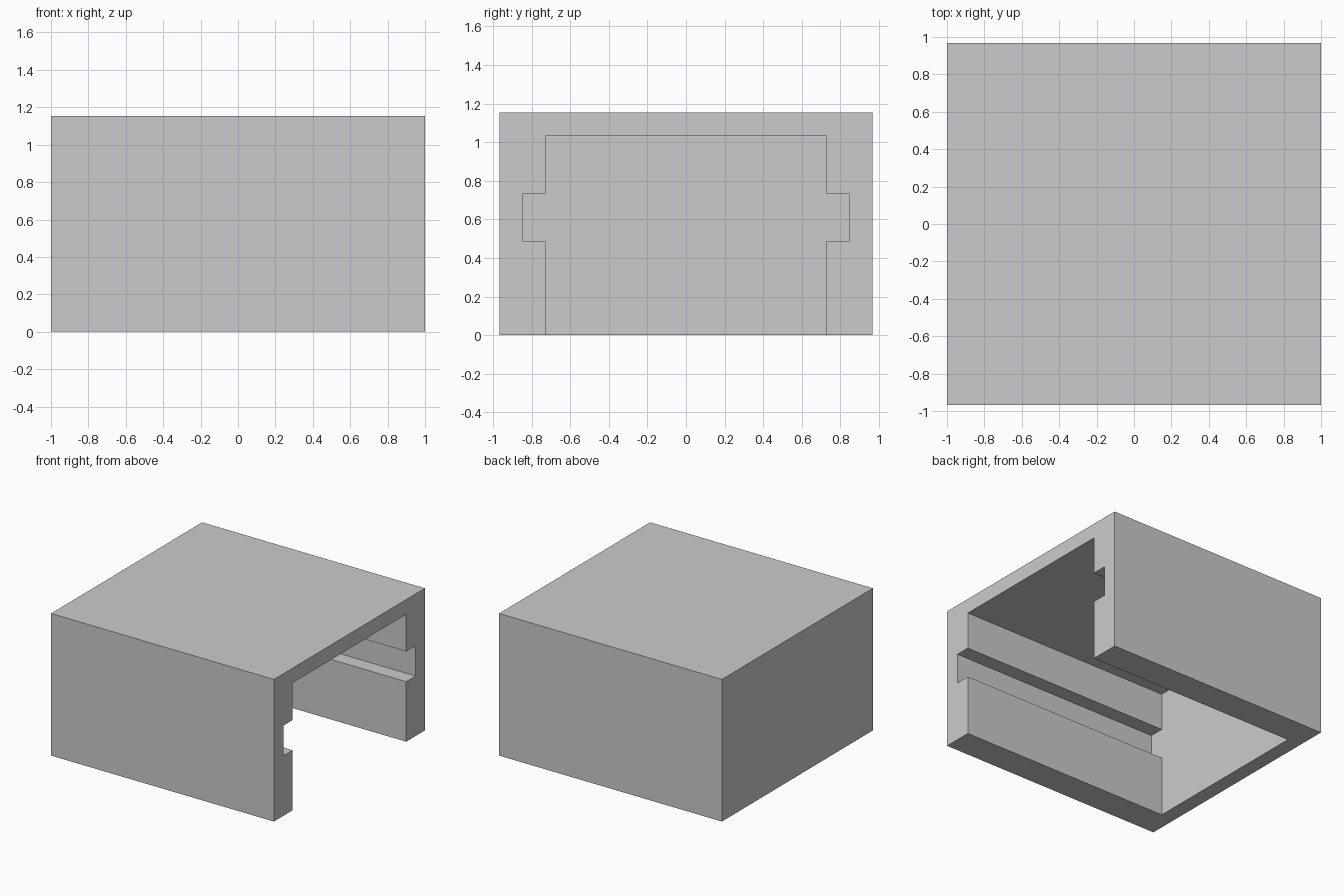
import bpy
import bmesh

default = bpy.data.objects.get("Cube")
if default:
    bpy.data.objects.remove(default, do_unlink=True)

WALL = 0.12                                # end wall and roof thickness
HALF_X, HALF_Y, HEIGHT = 1.0, 0.968, 1.153
CAVITY_Y, SLOT_Y = 0.728, 0.848            # half widths of cavity and side slots
SLOT_LOW, SLOT_HIGH = 0.487, 0.732
OVERCUT = 0.2                              # cutter reach past the open sides

grey = bpy.data.materials.new("plain grey")
grey.use_nodes = True
COLOUR = (0.6, 0.6, 0.6, 1)
grey.diffuse_color = COLOUR
grey.node_tree.nodes["Principled BSDF"].inputs["Base Color"].default_value = COLOUR


def extrude_profile(name, profile, x_start, x_end):
    """Extrude a closed (y, z) profile along x."""
    bm = bmesh.new()
    face = bm.faces.new([bm.verts.new((x_start, y, z)) for y, z in profile])
    result = bmesh.ops.extrude_face_region(bm, geom=[face])
    moved = [v for v in result["geom"] if isinstance(v, bmesh.types.BMVert)]
    bmesh.ops.translate(bm, verts=moved, vec=(x_end - x_start, 0, 0))
    bmesh.ops.recalc_face_normals(bm, faces=bm.faces)
    mesh = bpy.data.meshes.new(name)
    bm.to_mesh(mesh)
    bm.free()
    mesh.materials.append(grey)
    obj = bpy.data.objects.new(name, mesh)
    bpy.context.collection.objects.link(obj)
    return obj


def mirrored(half):
    """Complete a half profile across y = 0."""
    return half + [(-y, z) for y, z in reversed(half)]


# Outer block
housing = extrude_profile(
    "slotted_housing", mirrored([(HALF_Y, 0), (HALF_Y, HEIGHT)]), -HALF_X, HALF_X)

# Cavity with a slot along each side, open at the bottom and at the +x end
cavity = extrude_profile(
    "cavity_cutter",
    mirrored([(CAVITY_Y, -OVERCUT), (CAVITY_Y, SLOT_LOW), (SLOT_Y, SLOT_LOW),
              (SLOT_Y, SLOT_HIGH), (CAVITY_Y, SLOT_HIGH), (CAVITY_Y, HEIGHT - WALL)]),
    -HALF_X + WALL, HALF_X + OVERCUT)
cavity.hide_render = True

cut = housing.modifiers.new("cavity", "BOOLEAN")
cut.operation = "DIFFERENCE"
cut.solver = "EXACT"
cut.object = cavity

# Bake the cut and drop the cutter
bpy.context.view_layer.objects.active = housing
bpy.ops.object.modifier_apply(modifier=cut.name)
bpy.data.objects.remove(cavity, do_unlink=True)
